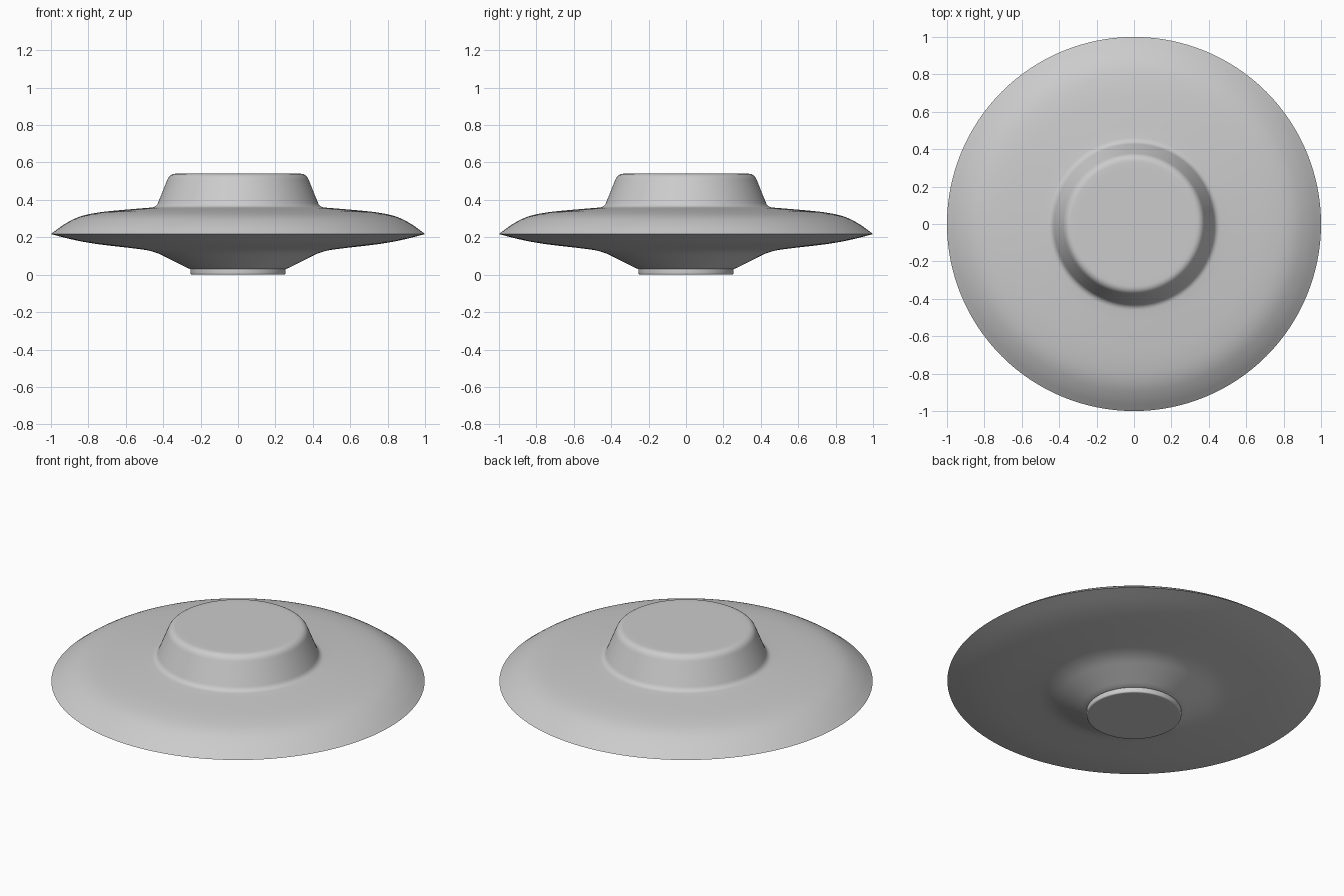
import bpy, bmesh, math
from mathutils import Vector

if "Cube" in bpy.data.objects:
    bpy.data.objects.remove(bpy.data.objects["Cube"])

SEG = 128

grey = bpy.data.materials.new("hull_grey")
grey.diffuse_color = (0.6, 0.6, 0.6, 1)
grey.use_nodes = True
grey.node_tree.nodes["Principled BSDF"].inputs["Base Color"].default_value = grey.diffuse_color


def rounded(corners, steps=6):
    """Turn (radius, height, rounding) corners into a smooth profile."""
    out = []
    for i, (r, z, d) in enumerate(corners):
        p = Vector((r, z))
        if d == 0 or i in (0, len(corners) - 1):
            out.append(p)
            continue
        a, b = Vector(corners[i - 1][:2]), Vector(corners[i + 1][:2])
        start = p + (a - p).normalized() * min(d, (a - p).length / 2)
        end = p + (b - p).normalized() * min(d, (b - p).length / 2)
        for k in range(steps + 1):
            t = k / steps
            q = start * (1 - t) ** 2 + p * 2 * t * (1 - t) + end * t * t
            if not out or (q - out[-1]).length > 1e-4:
                out.append(q)
    return out


def lathe(name, corners):
    """Revolve a profile, listed from top to bottom, around the z axis."""
    bm = bmesh.new()
    rings = []
    for r, z in rounded(corners):
        rings.append([bm.verts.new((r * math.cos(2 * math.pi * i / SEG),
                                    r * math.sin(2 * math.pi * i / SEG), z))
                      for i in range(SEG)])
    for up, low in zip(rings, rings[1:]):
        for i in range(SEG):
            j = (i + 1) % SEG
            bm.faces.new((up[i], low[i], low[j], up[j]))
    bm.faces.new(rings[0])
    bm.faces.new(rings[-1][::-1])
    mesh = bpy.data.meshes.new(name)
    bm.to_mesh(mesh)
    bm.free()
    mesh.materials.append(grey)
    obj = bpy.data.objects.new(name, mesh)
    bpy.context.collection.objects.link(obj)
    bpy.ops.object.select_all(action='DESELECT')
    obj.select_set(True)
    bpy.context.view_layer.objects.active = obj
    bpy.ops.object.shade_smooth_by_angle(angle=math.radians(35))
    return obj


# Saucer: cabin on top, curved disc with a sharp rim, tapered belly
lathe("saucer_body", [
    (0.30, 0.54, 0), (0.365, 0.54, 0.035), (0.437, 0.361, 0.025),
    (0.60, 0.348, 1), (0.74, 0.335, 1), (0.85, 0.313, 1), (0.935, 0.267, 1),
    (1.0, 0.217, 0),
    (0.87, 0.183, 1), (0.74, 0.161, 1), (0.60, 0.146, 1),
    (0.45, 0.127, 0.06), (0.27, 0.035, 0.02), (0.245, 0.028, 0),
])

# Round base plate with softened edges
lathe("base_plate", [
    (0.22, 0.032, 0), (0.254, 0.032, 0.006),
    (0.254, 0.0, 0.01), (0.22, 0.0, 0),
])
